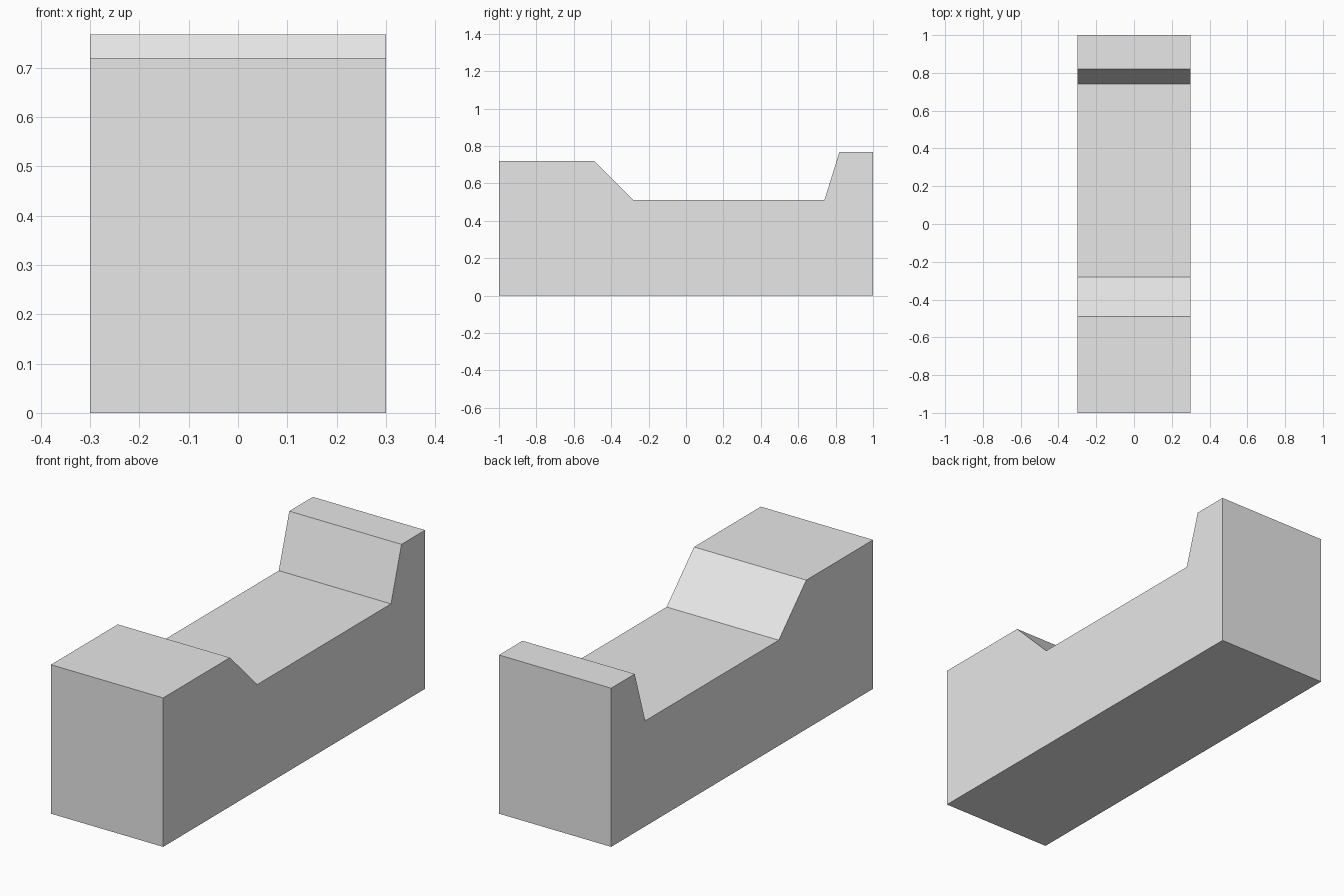
import bpy
import bmesh

default_cube = bpy.data.objects.get("Cube")
if default_cube:
    bpy.data.objects.remove(default_cube, do_unlink=True)

# Plain grey material
grey = bpy.data.materials.new("light grey")
grey.use_nodes = True
colour = (0.8, 0.8, 0.8, 1)
grey.diffuse_color = colour
for node in grey.node_tree.nodes:
    if node.type == "BSDF_PRINCIPLED":
        node.inputs["Base Color"].default_value = colour

# Side profile (y, z): front ledge, slope, low bed, steep back rise
HALF_WIDTH = 0.3
profile = [(-1, 0), (1, 0), (1, 0.767), (0.82, 0.767),
           (0.74, 0.51), (-0.28, 0.51), (-0.49, 0.72), (-1, 0.72)]

# Extrude the profile across the width
bm = bmesh.new()
side = bm.faces.new([bm.verts.new((-HALF_WIDTH, y, z)) for y, z in profile])
extruded = bmesh.ops.extrude_face_region(bm, geom=[side], use_keep_orig=True)
moved = [g for g in extruded["geom"] if isinstance(g, bmesh.types.BMVert)]
bmesh.ops.translate(bm, verts=moved, vec=(2 * HALF_WIDTH, 0, 0))
bmesh.ops.recalc_face_normals(bm, faces=bm.faces)

mesh = bpy.data.meshes.new("stepped_block")
bm.to_mesh(mesh)
bm.free()
mesh.materials.append(grey)
block = bpy.data.objects.new("stepped_block", mesh)
bpy.context.collection.objects.link(block)
